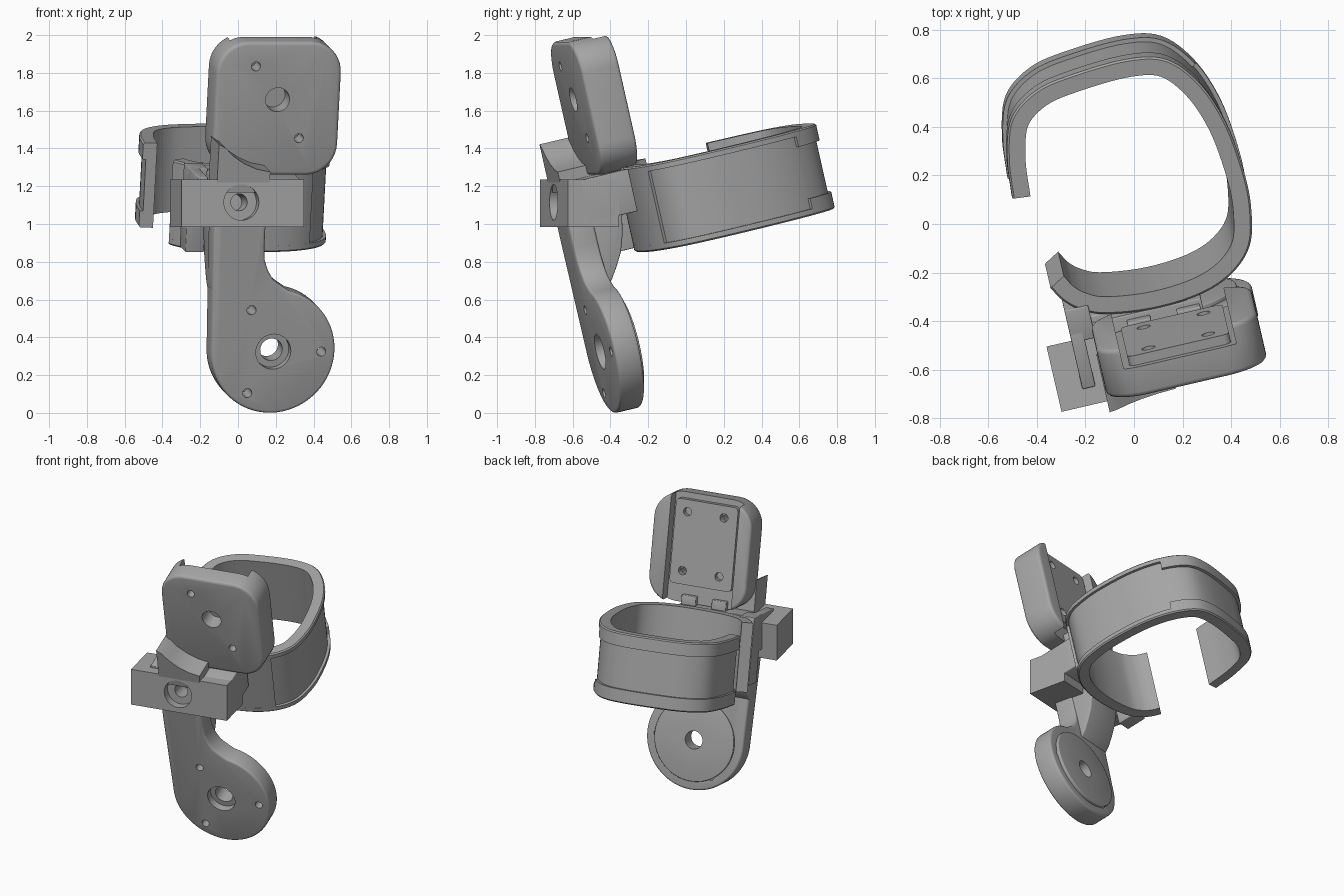
import bpy, bmesh, math
from mathutils import Matrix, Vector

cube = bpy.data.objects.get("Cube")
if cube:
    bpy.data.objects.remove(cube)

YAW = Matrix.Rotation(math.radians(13), 4, 'Z')
TILT = YAW @ Matrix.Rotation(math.radians(13), 4, 'X')

grey = bpy.data.materials.new("plain grey")
grey.use_nodes = True
grey.diffuse_color = (0.38, 0.38, 0.38, 1)
grey.node_tree.nodes["Principled BSDF"].inputs["Base Color"].default_value = (0.38, 0.38, 0.38, 1)


def finish(name, bm, frame=TILT):
    bmesh.ops.recalc_face_normals(bm, faces=bm.faces)
    mesh = bpy.data.meshes.new(name)
    bm.to_mesh(mesh)
    bm.free()
    mesh.materials.append(grey)
    ob = bpy.data.objects.new(name, mesh)
    ob.matrix_world = frame
    bpy.context.collection.objects.link(ob)
    return ob


def prism(name, points, lo, hi, axis='y', frame=TILT):
    """Extrude a closed profile along y (x,z points) or x (y,z points)."""
    bm = bmesh.new()
    rings = []
    for d in (lo, hi):
        rings.append([bm.verts.new((p, d, q) if axis == 'y' else (d, p, q)) for p, q in points])
    bm.faces.new(rings[0])
    bm.faces.new(rings[1][::-1])
    n = len(points)
    for i in range(n):
        j = (i + 1) % n
        bm.faces.new((rings[0][i], rings[0][j], rings[1][j], rings[1][i]))
    return finish(name, bm, frame)


def arc(cx, cz, r, a, b, n):
    return [(cx + r * math.cos(math.radians(a + (b - a) * i / n)),
             cz + r * math.sin(math.radians(a + (b - a) * i / n))) for i in range(n + 1)]


def rounded(x0, x1, z0, z1, r):
    return (arc(x1 - r, z1 - r, r, 0, 90, 10) + arc(x0 + r, z1 - r, r, 90, 180, 10)
            + arc(x0 + r, z0 + r, r, 180, 270, 10) + arc(x1 - r, z0 + r, r, 270, 360, 10))


def disc(name, x, z, r, lo, hi, frame=TILT, n=32):
    return prism(name, arc(x, z, r, 0, 360 - 360 / n, n - 1), lo, hi, 'y', frame)


def box(name, x0, x1, y0, y1, z0, z1, frame=TILT):
    return prism(name, [(x0, z0), (x1, z0), (x1, z1), (x0, z1)], y0, y1, 'y', frame)


def bake(ob, cutters=(), bevel=0.0):
    """Apply a bevel, then subtract the cutters, then smooth."""
    if bevel:
        m = ob.modifiers.new("bevel", 'BEVEL')
        m.width, m.segments, m.limit_method = bevel, 3, 'ANGLE'
        m.angle_limit = math.radians(40)
    for c in cutters:
        m = ob.modifiers.new("cut", 'BOOLEAN')
        m.operation, m.object, m.solver = 'DIFFERENCE', c, 'EXACT'
    bpy.context.view_layer.update()
    mesh = bpy.data.meshes.new_from_object(ob.evaluated_get(bpy.context.evaluated_depsgraph_get()))
    ob.modifiers.clear()
    ob.data = mesh
    for c in cutters:
        bpy.data.objects.remove(c)
    bpy.ops.object.select_all(action='DESELECT')
    ob.select_set(True)
    bpy.context.view_layer.objects.active = ob
    bpy.ops.object.shade_smooth_by_angle(angle=math.radians(35))


def bar_cuts():
    """Stepped hole through the cross bar and the parts behind it."""
    return [disc("counterbore", -0.14, 1.115, 0.095, -0.8, -0.63, YAW),
            disc("bore", -0.14, 1.115, 0.045, -0.8, -0.5, YAW)]


# Lower arm with a round end
DX, DZ, DR = 0.08, 0.425, 0.335
outline = ([(-0.28, 1.3), (-0.275, 1.0)] + arc(DX, DZ, DR, 180, 438, 48)
           + [(0.1, 0.785), (0.06, 0.815), (0.03, 0.865), (0.01, 0.92), (0.005, 0.99), (0.005, 1.3)])
arm = prism("lower_arm", outline, -0.40, -0.262)
cuts = [disc("bore", DX, DZ, 0.06, -0.6, 0), disc("counterbore", DX, DZ, 0.095, -0.6, -0.35)]
for a in (0, 120, 240):
    t = math.radians(a)
    cuts.append(disc("screw_hole", DX + 0.26 * math.cos(t), DZ + 0.26 * math.sin(t), 0.025, -0.6, 0, n=16))
bake(arm, cuts + bar_cuts(), 0.015)

# Raised cover on the back of the round end
cover = disc("round_cover", DX, DZ, 0.275, -0.27, -0.243, n=64)
bake(cover, [disc("bore", DX, DZ, 0.06, -0.6, 0)], 0.006)

# Thick back of the arm, flaring to the band
spine = prism("arm_spine", [(-0.39, 0.76), (-0.27, 0.74), (-0.23, 0.78), (-0.19, 0.84), (-0.15, 0.91),
                            (-0.12, 1.0), (-0.10, 1.1), (-0.03, 1.12), (-0.03, 1.33), (-0.39, 1.33)],
              -0.268, -0.002, 'x')
bake(spine, bar_cuts(), 0.01)

# Neck rising in front of the upper plate, cut by an arc
neck = prism("neck", [(-0.272, 1.29), (0.01, 1.29), (0.015, 1.40), (-0.06, 1.415), (-0.13, 1.445),
                      (-0.19, 1.485), (-0.235, 1.53), (-0.272, 1.55)], -0.395, -0.2)
bake(neck)

# Upper plate with a channel at the back
PX, PZ = 0.07, 1.757
HOLES = [(x, z) for x in (-0.057, 0.196) for z in (1.56, 1.95)]
plate = prism("upper_plate", rounded(-0.268, 0.41, 1.345, 2.07, 0.17), -0.24, -0.03)
cuts = [box("channel", -0.175, 0.30, -0.115, 0.1, 1.2, 2.2),
        disc("bore", PX, PZ, 0.065, -0.4, -0.13)]
cuts += [disc("screw_hole", x, z - 0.012, 0.025, -0.5, 0.1, n=16) for x, z in (HOLES[1], HOLES[2])]
bake(plate, cuts, 0.02)

# Mounting pad inside the channel
pad = prism("mounting_pad", rounded(-0.15, 0.28, 1.47, 2.03, 0.03), -0.125, -0.074)
bake(pad, [disc("screw_hole", x, z, 0.028, -0.5, 0.1, n=20) for x, z in HOLES])

# Latch tabs beneath the channel
for name, x0 in (("left_latch", 0.09), ("right_latch", -0.12)):
    bake(box(name, x0, x0 + 0.1, -0.16, -0.08, 1.32, 1.40), bevel=0.006)

# Bracket joining arm and band, with a slotted side flange
bake(box("bracket", -0.268, 0.20, -0.33, -0.06, 1.11, 1.34), bar_cuts(), 0.005)
bake(box("bracket_flange", -0.36, -0.305, -0.32, -0.08, 1.11, 1.355), bevel=0.005)
bake(box("bracket_bridge", -0.36, -0.26, -0.12, 0.02, 0.9, 1.355), bevel=0.005)

# Upright cross bar
bar = box("cross_bar", -0.465, 0.20, -0.687, -0.411, 0.985, 1.235, YAW)
bake(bar, bar_cuts())

# Open band: path from the rear tip round to the front tip
PATH = [Vector(p) for p in (
    (-0.465, 0.53), (-0.448, 0.70), (-0.395, 0.86), (-0.27, 0.952), (-0.1, 0.985), (0.13, 0.995),
    (0.285, 0.955), (0.395, 0.825), (0.463, 0.64), (0.49, 0.42), (0.485, 0.26), (0.445, 0.11),
    (0.345, 0.01), (0.2, -0.045), (0.0, -0.06), (-0.2, -0.035), (-0.3, 0.01), (-0.36, 0.065), (-0.395, 0.125))]
STEPS = 6
LOW, HIGH, THICK = 0.885, 1.345, 0.075


def sample(t):
    i = min(int(t), len(PATH) - 2)
    f = t - i
    p1, p2 = PATH[i], PATH[i + 1]
    p0 = PATH[i - 1] if i else 2 * p1 - p2
    p3 = PATH[i + 2] if i + 2 < len(PATH) else 2 * p2 - p1
    return 0.5 * (2 * p1 + (p2 - p0) * f + (2 * p0 - 5 * p1 + 4 * p2 - p3) * f * f
                  + (3 * p1 - p0 - 3 * p2 + p3) * f ** 3)


def section(rim, recess):
    return [(THICK, LOW), (THICK, HIGH), (0.008, HIGH), (0, HIGH - 0.008), (0, HIGH - rim), (recess, HIGH - rim),
            (recess, LOW + rim), (0, LOW + rim), (0, LOW + 0.008), (0.008, LOW)]


REAR, SIDE, FRONT = section(0.09, 0.018), section(0.035, 0.018), section(0.035, 0.0005)
stations = []
for k in range((len(PATH) - 1) * STEPS + 1):
    t = k / STEPS
    kind = REAR if t < 7 else SIDE if t < 12 else FRONT
    if t in (7, 12):
        stations.append((t, REAR if t == 7 else SIDE))
        t += 0.01
    stations.append((t, kind))

bm = bmesh.new()
rings = []
for t, kind in stations:
    p = sample(t)
    d = (sample(min(t + 0.02, len(PATH) - 1)) - sample(max(t - 0.02, 0))).normalized()
    inward = Vector((d.y, -d.x))
    rings.append([bm.verts.new((*(p + inward * o), z)) for o, z in kind])
for a, b in zip(rings, rings[1:]):
    for i in range(len(a)):
        j = (i + 1) % len(a)
        bm.faces.new((a[i], a[j], b[j], b[i]))
bm.faces.new(rings[0])
bm.faces.new(rings[-1][::-1])
bake(finish("open_band", bm))
